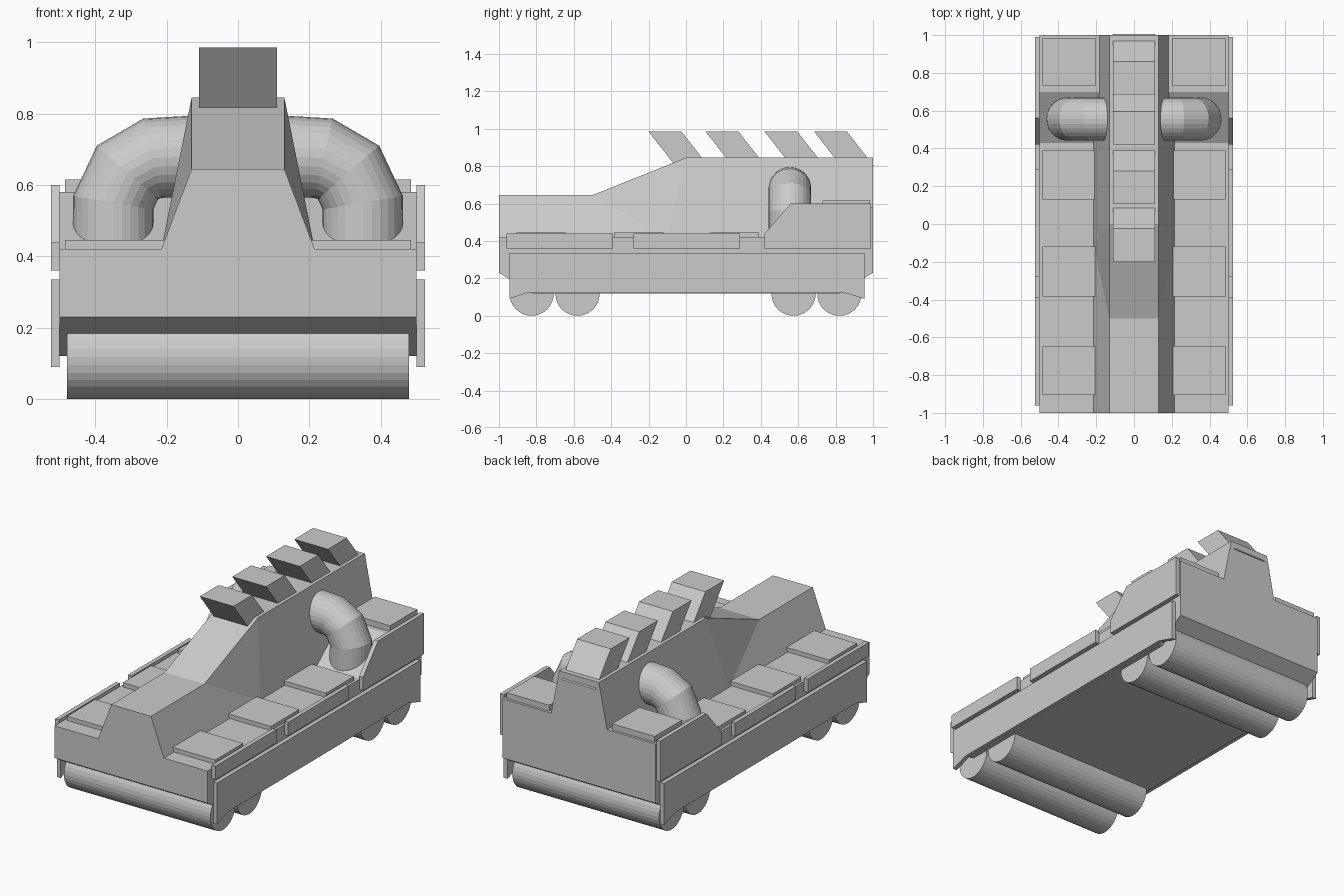
import bpy, bmesh, math
from mathutils import Vector

default = bpy.data.objects.get("Cube")
if default:
    bpy.data.objects.remove(default, do_unlink=True)

grey = bpy.data.materials.new("plain grey")
grey.use_nodes = True
GREY = (0.6, 0.6, 0.6, 1)
grey.diffuse_color = GREY
grey.node_tree.nodes["Principled BSDF"].inputs["Base Color"].default_value = GREY


def finish(name, bm):
    bmesh.ops.recalc_face_normals(bm, faces=bm.faces[:])
    mesh = bpy.data.meshes.new(name)
    bm.to_mesh(mesh)
    bm.free()
    mesh.materials.append(grey)
    obj = bpy.data.objects.new(name, mesh)
    bpy.context.collection.objects.link(obj)
    return obj


def prism(name, profile, x0, x1):
    """Extrude a closed (y, z) profile from x0 to x1."""
    bm = bmesh.new()
    face = bm.faces.new([bm.verts.new((x0, y, z)) for y, z in profile])
    ext = bmesh.ops.extrude_face_region(bm, geom=[face])
    moved = [g for g in ext["geom"] if isinstance(g, bmesh.types.BMVert)]
    bmesh.ops.translate(bm, vec=Vector((x1 - x0, 0, 0)), verts=moved)
    return finish(name, bm)


def box(y0, y1, z0, z1):
    return [(y0, z0), (y1, z0), (y1, z1), (y0, z1)]


def both_sides(name, profile, x0, x1):
    prism("left_" + name, profile, x0, x1)
    prism("right_" + name, profile, -x1, -x0)


# Hull with raised rear deck and chamfered underside
prism("hull", [(-1, 0.42), (0.43, 0.42), (0.70, 0.58), (1, 0.58),
               (1, 0.23), (0.82, 0.12), (-0.82, 0.12), (-1, 0.23)], -0.5, 0.5)

# Central superstructure: low nose rising to a tall spine
bm = bmesh.new()
sides = []
for s in (-1, 1):
    base = [bm.verts.new((s * 0.215, y, 0.42)) for y in (-1, -0.1, 1)]
    top = [bm.verts.new((s * 0.13, y, z))
           for y, z in ((-1, 0.645), (-0.5, 0.645), (0, 0.845), (1, 0.845))]
    bm.faces.new((base[0], base[1], top[1], top[0]))
    bm.faces.new((base[1], top[2], top[1]))
    bm.faces.new((base[1], base[2], top[3], top[2]))
    sides.append((base, top))
(lb, lt), (rb, rt) = sides
for a, b in ((lt, rt), (lb, rb)):
    for i in range(len(a) - 1):
        bm.faces.new((a[i], a[i + 1], b[i + 1], b[i]))
bm.faces.new((lb[0], lt[0], rt[0], rb[0]))
bm.faces.new((lb[-1], lt[-1], rt[-1], rb[-1]))
finish("superstructure", bm)

# Forward-leaning vents on the spine
for i, y in enumerate((-0.2, 0.105, 0.42, 0.685)):
    prism(f"vent_{i + 1}", [(y, 0.985), (y + 0.175, 0.985),
                            (y + 0.32, 0.80), (y + 0.145, 0.80)], -0.11, 0.11)

# Deck plates
for i, (y0, y1, z) in enumerate(((-0.905, -0.645, 0.42), (-0.385, -0.12, 0.42),
                                 (0.13, 0.39, 0.42), (0.73, 0.985, 0.58))):
    top = z + (0.025 if z < 0.5 else 0.035)
    both_sides(f"deck_plate_{i + 1}", box(y0, y1, z - 0.01, top), 0.205, 0.485)

# Upper side armour
both_sides("front_armour", box(-0.96, -0.39, 0.36, 0.44), 0.5, 0.525)
both_sides("middle_armour", box(-0.28, 0.29, 0.36, 0.44), 0.5, 0.525)
both_sides("rear_armour", [(0.42, 0.36), (0.99, 0.36), (0.99, 0.6),
                           (0.56, 0.6), (0.42, 0.44)], 0.5, 0.525)

# Lower side skirts
both_sides("skirt", [(-0.945, 0.335), (0.955, 0.335), (0.955, 0.09), (0.84, 0.125),
                     (-0.84, 0.125), (-0.945, 0.09)], 0.5, 0.525)

# Full-width rollers
for i, y in enumerate((-0.825, -0.58, 0.575, 0.82)):
    R, N = 0.118, 32
    ring = [(y + R * math.cos(math.tau * k / N), R + R * math.sin(math.tau * k / N))
            for k in range(N)]
    prism(f"roller_{i + 1}", ring, -0.48, 0.48)

# Bent pipes joining the rear deck to the spine
for name, s in (("left_pipe", 1), ("right_pipe", -1)):
    path = [(0.35, 0.40), (0.35, 0.55), (0.31, 0.635), (0.24, 0.675), (0.10, 0.682)]
    bm = bmesh.new()
    rings = []
    N, R = 28, 0.114
    for i, (x, z) in enumerate(path):
        before, after = path[max(i - 1, 0)], path[min(i + 1, len(path) - 1)]
        along = Vector((after[0] - before[0], 0, after[1] - before[1])).normalized()
        across = Vector((along.z, 0, -along.x))
        ring = []
        for k in range(N):
            a = math.tau * k / N
            p = Vector((x, 0.555, z)) + R * (across * math.cos(a) + Vector((0, math.sin(a), 0)))
            ring.append(bm.verts.new((s * p.x, p.y, p.z)))
        rings.append(ring)
    for r0, r1 in zip(rings, rings[1:]):
        for k in range(N):
            n = (k + 1) % N
            bm.faces.new((r0[k], r0[n], r1[n], r1[k]))
    bm.faces.new(rings[0])
    bm.faces.new(rings[-1])
    finish(name, bm)
